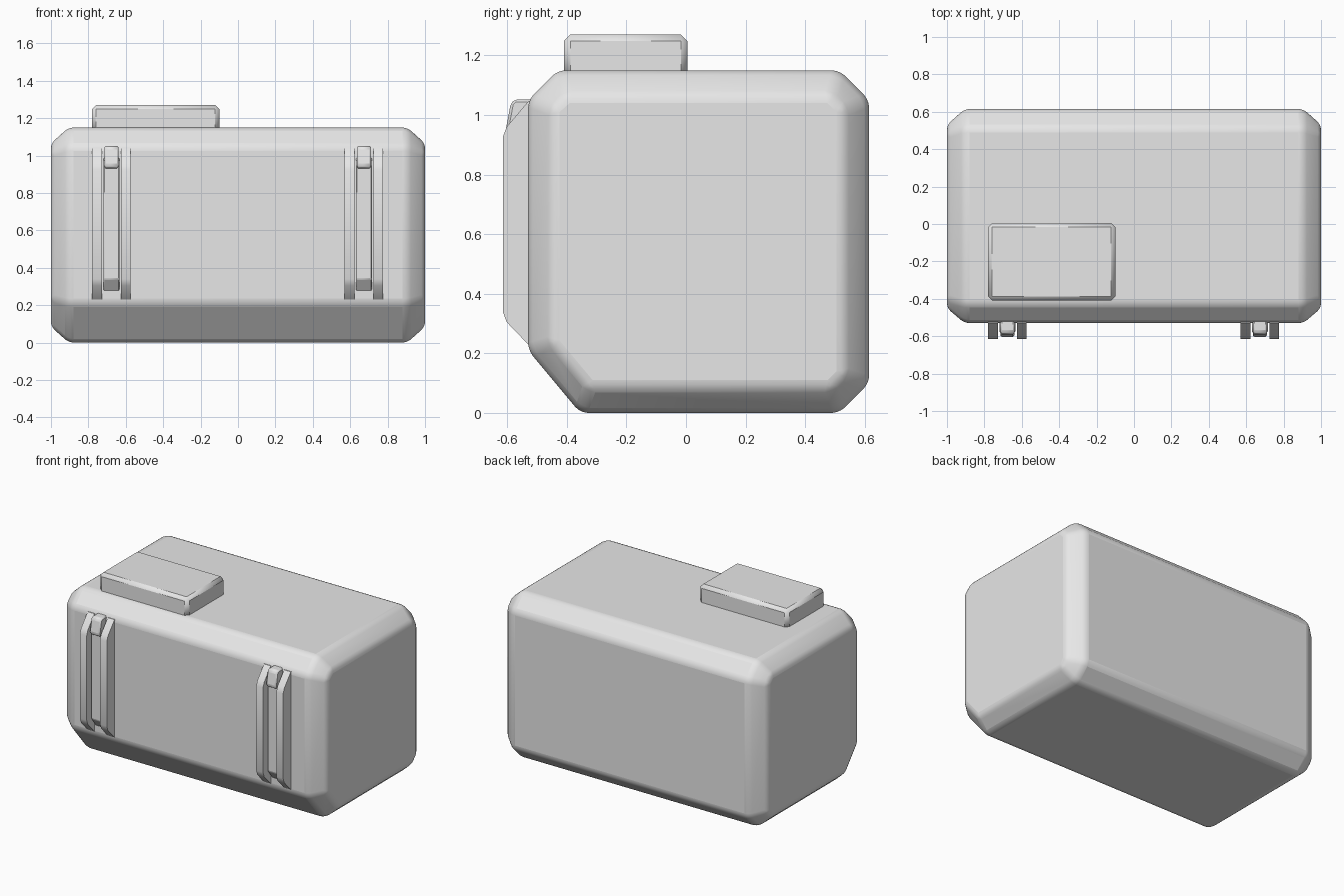
import bpy, bmesh, math

cube = bpy.data.objects.get("Cube")
if cube:
    bpy.data.objects.remove(cube, do_unlink=True)

grey = bpy.data.materials.new("plain_grey")
grey.use_nodes = True
grey.diffuse_color = (0.8, 0.8, 0.8, 1)
grey.node_tree.nodes["Principled BSDF"].inputs["Base Color"].default_value = (0.8, 0.8, 0.8, 1)


def loft(name, sections, bevel=0.0, segments=2):
    """Skin matching (y, z) outlines placed at successive x positions."""
    bm = bmesh.new()
    rings = [[bm.verts.new((x, y, z)) for y, z in outline] for x, outline in sections]
    count = len(rings[0])
    for a, b in zip(rings, rings[1:]):
        for i in range(count):
            j = (i + 1) % count
            bm.faces.new((a[i], a[j], b[j], b[i]))
    bm.faces.new(rings[0])
    bm.faces.new(rings[-1])
    bmesh.ops.recalc_face_normals(bm, faces=bm.faces)
    mesh = bpy.data.meshes.new(name)
    bm.to_mesh(mesh)
    bm.free()
    mesh.materials.append(grey)
    obj = bpy.data.objects.new(name, mesh)
    bpy.context.collection.objects.link(obj)
    if bevel:
        mod = obj.modifiers.new("soft_edges", 'BEVEL')
        mod.width, mod.segments = bevel, segments
        mod.limit_method = 'ANGLE'
        mod.angle_limit = math.radians(20)
    bpy.ops.object.select_all(action='DESELECT')
    obj.select_set(True)
    bpy.context.view_layer.objects.active = obj
    bpy.ops.object.shade_smooth_by_angle(angle=math.radians(35))
    return obj


def slab(name, x0, x1, outline, bevel=0.0, segments=2):
    return loft(name, [(x0, outline), (x1, outline)], bevel, segments)


# Case body: chamfered outline that steps in at both ends
outer = [(-0.53, 0.21), (-0.53, 1.05), (-0.43, 1.15), (0.515, 1.15),
         (0.615, 1.05), (0.615, 0.1), (0.515, 0), (-0.355, 0)]
inner = [(-0.45, 0.235), (-0.45, 1.02), (-0.4, 1.065), (0.485, 1.065),
         (0.53, 1.02), (0.53, 0.13), (0.485, 0.085), (-0.325, 0.085)]
loft("case_body", [(-1, inner), (-0.905, outer), (0.905, outer), (1, inner)], 0.025, 3)

# Raised block on the lid
block = [(-0.41, 1.12), (-0.41, 1.27), (0.005, 1.27), (0.005, 1.12)]
slab("lid_block", -0.78, -0.1, block, 0.022, 1)

# Two latches, each with a pair of rails, a strap and a buckle
rail = [(-0.5, 0.23), (-0.53, 0.23), (-0.602, 0.305), (-0.615, 0.34),
        (-0.615, 0.925), (-0.602, 0.96), (-0.53, 1.045), (-0.5, 1.045)]
strap = [(-0.5, 0.27), (-0.53, 0.275), (-0.58, 0.34), (-0.58, 0.97), (-0.5, 1.0)]
buckle = [(-0.5, 0.93), (-0.595, 0.93), (-0.605, 0.95), (-0.588, 1.04),
          (-0.575, 1.052), (-0.5, 1.052)]
for side, centre in (("right", -0.677), ("left", 0.673)):
    for part, offset in (("outer", -0.077), ("inner", 0.077)):
        x = centre + math.copysign(offset, offset * centre)
        slab(f"{side}_{part}_latch_rail", x - 0.026, x + 0.026, rail)
    slab(f"{side}_latch_strap", centre - 0.043, centre + 0.043, strap, 0.006, 1)
    slab(f"{side}_latch_buckle", centre - 0.038, centre + 0.038, buckle, 0.009, 1)
